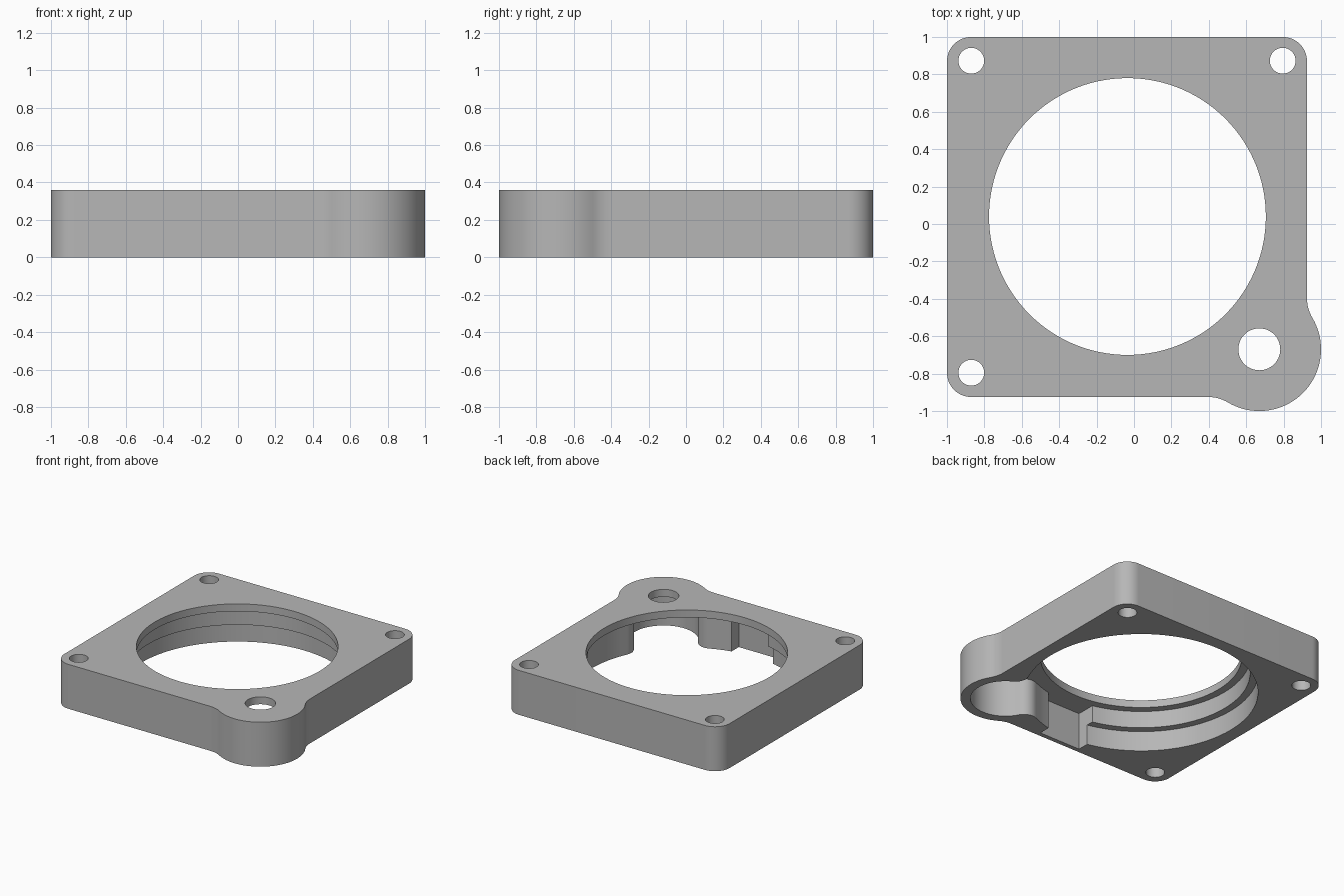
import bpy, bmesh
from math import sin, cos, radians, degrees, atan2, asin, sqrt

if "Cube" in bpy.data.objects:
    bpy.data.objects.remove(bpy.data.objects["Cube"])

HEIGHT, CEILING, LEDGE = 0.36, 0.30, 0.163
BORE, BOSS = (-0.035, 0.04), (0.67, -0.67)
R_LIP, R_POCKET, R_RING = 0.74, 0.858, 0.80
R_BOSS, R_CAVITY = 0.33, 0.257
SLOT_HALF, SLOT_Y = 0.185, -0.89
RING_END = 10

grey = bpy.data.materials.new("grey metal")
grey.use_nodes = True
colour = (0.47, 0.47, 0.47, 1)
grey.diffuse_color = colour
grey.node_tree.nodes["Principled BSDF"].inputs["Base Color"].default_value = colour


def arc(centre, r, start, end, step=4):
    n = max(2, round(abs(end - start) / step))
    angles = [radians(start + (end - start) * i / n) for i in range(n + 1)]
    return [(centre[0] + r * cos(a), centre[1] + r * sin(a)) for a in angles]


def circle(centre, r, step=5):
    return arc(centre, r, 0, 360, step)[:-1]


def prism(name, outline, z0, z1):
    bm = bmesh.new()
    points = [p for i, p in enumerate(outline)
              if abs(p[0] - outline[i - 1][0]) + abs(p[1] - outline[i - 1][1]) > 1e-4]
    face = bm.faces.new([bm.verts.new((x, y, z0)) for x, y in points])
    top = bmesh.ops.extrude_face_region(bm, geom=[face])["geom"]
    bmesh.ops.translate(bm, vec=(0, 0, z1 - z0),
                        verts=[v for v in top if isinstance(v, bmesh.types.BMVert)])
    bmesh.ops.recalc_face_normals(bm, faces=bm.faces)
    mesh = bpy.data.meshes.new(name)
    bm.to_mesh(mesh)
    bm.free()
    obj = bpy.data.objects.new(name, mesh)
    obj.data.materials.append(grey)
    bpy.context.collection.objects.link(obj)
    return obj


def cut(body, outline, z0, z1):
    cutter = prism("cutter", outline, z0, z1)
    cutter.hide_render = True
    mod = body.modifiers.new("cut", 'BOOLEAN')
    mod.operation, mod.solver, mod.object = 'DIFFERENCE', 'EXACT', cutter
    bpy.context.view_layer.objects.active = body
    bpy.ops.object.modifier_apply(modifier=mod.name)
    bpy.data.objects.remove(cutter)


# Square plate with rounded corners and a blended round boss at one corner
fillet = 0.2
drop = 0.925 + fillet
dx = sqrt((R_BOSS + fillet) ** 2 - (drop + BOSS[1]) ** 2)
t = degrees(atan2(drop + BOSS[1], dx))
left_blend = (BOSS[0] - dx, -drop)
right_blend = (drop, dx - BOSS[0])
corner = 0.13
outline = (arc((-0.87, -0.795), corner, 180, 270, 6)
           + arc(left_blend, fillet, 90, t)
           + arc(BOSS, R_BOSS, t - 180, 90 - t)
           + arc(right_blend, fillet, 270 - t, 180)
           + arc((0.795, 0.87), corner, 0, 90, 6)
           + arc((-0.87, 0.87), corner, 90, 180, 6))
body = prism("housing_plate", outline, 0, HEIGHT)

# Underside pocket: bore, boss cavity with blended neck, and side slot
neck = 0.1
gap = sqrt((BOSS[0] - BORE[0]) ** 2 + (BOSS[1] - BORE[1]) ** 2)
far, near = R_POCKET + neck, R_CAVITY + neck
a = (gap ** 2 + far ** 2 - near ** 2) / (2 * gap)
b = sqrt(far ** 2 - a ** 2)
phi, psi = degrees(atan2(b, a)), degrees(atan2(b, gap - a))
diag = degrees(atan2(BOSS[1] - BORE[1], BOSS[0] - BORE[0]))


def neck_centre(side):
    ang = radians(diag + side * phi)
    return (BORE[0] + far * cos(ang), BORE[1] + far * sin(ang))


slot_right = -90 + degrees(asin(SLOT_HALF / R_POCKET))
slot_left = 270 - degrees(asin(SLOT_HALF / R_RING))
pocket = (arc(BORE, R_POCKET, slot_right, diag - phi)
          + arc(neck_centre(-1), neck, diag + 180 - phi, diag + psi, 10)
          + arc(BOSS, R_CAVITY, diag - 180 + psi, diag + 180 - psi)
          + arc(neck_centre(1), neck, diag - psi, diag - 180 + phi, 10)
          + arc(BORE, R_POCKET, diag + phi, RING_END)
          + arc(BORE, R_RING, RING_END, slot_left)
          + [(BORE[0] - SLOT_HALF, SLOT_Y), (BORE[0] + SLOT_HALF, SLOT_Y)])
cut(body, pocket, -0.1, CEILING)

# Wider lower step of the bore
step = (arc(BORE, R_POCKET, RING_END, 260)
        + arc(BORE, 0.7, 260, RING_END - 2)
        + arc(BORE, R_RING + 0.02, RING_END - 2, RING_END - 2.1)[:1])
cut(body, step, -0.1, LEDGE)

# Through openings: main bore, boss hole and corner screw holes
cut(body, circle(BORE, R_LIP, 3), -0.2, 0.5)
cut(body, circle(BOSS, 0.112), -0.2, 0.5)
for spot in ((-0.87, 0.873), (0.795, 0.873), (-0.87, -0.795)):
    cut(body, circle(spot, 0.069, 10), -0.2, 0.5)

# Smooth round walls, keep crisp edges
bpy.ops.object.select_all(action='DESELECT')
body.select_set(True)
bpy.context.view_layer.objects.active = body
bpy.ops.object.shade_smooth_by_angle(angle=radians(30))
